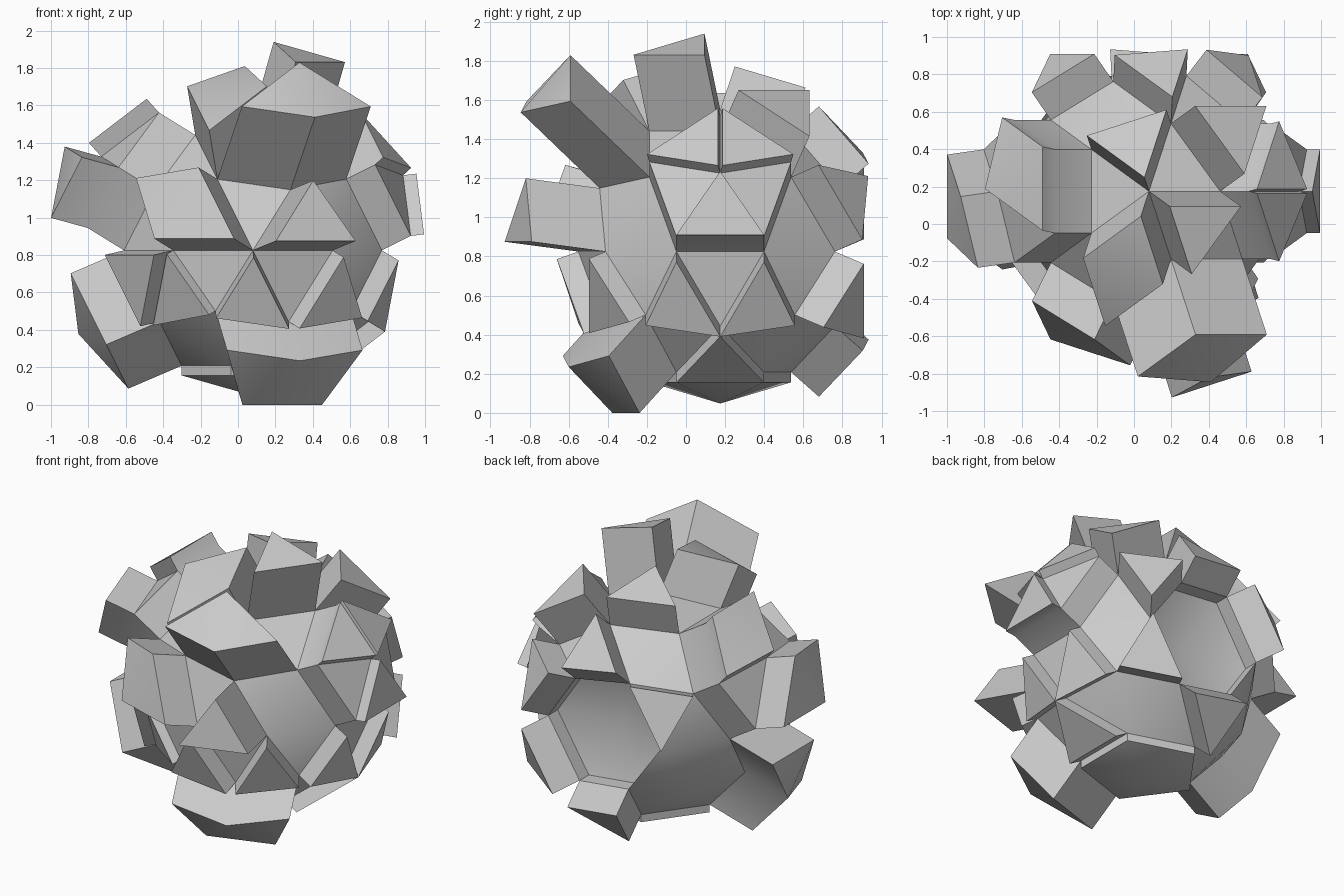
import bpy
from itertools import combinations
from math import cos, sin, radians
from mathutils import Vector

if "Cube" in bpy.data.objects:
    bpy.data.objects.remove(bpy.data.objects["Cube"])

R, CENTRE = 0.725, Vector((0.08, 0.175, 0.825))


def polar(az, r, z):
    return Vector((r * cos(radians(az)), r * sin(radians(az)), z)).normalized()


# Named points of a two-frequency icosphere: poles, rings and edge midpoints
pts = {"T": Vector((0, 0, 1)), "B": Vector((0, 0, -1))}
for k in range(5):
    pts[f"U{k}"] = polar(72 * k, 0.8944, 0.4472)
    pts[f"L{k}"] = polar(72 * k + 36, 0.8944, -0.4472)
    pts[f"a{k}"] = polar(72 * k, 0.5257, 0.8507)
    pts[f"b{k}"] = polar(72 * k + 36, 0.8507, 0.5257)
    pts[f"c{k}"] = polar(72 * k + 72, 0.8507, -0.5257)
    pts[f"d{k}"] = polar(72 * k + 36, 0.5257, -0.8507)
for j in range(10):
    pts[f"e{j}"] = polar(18 + 36 * j, 1, 0)

names = list(pts)
verts = [CENTRE + R * pts[n] for n in names]
close = {frozenset(p) for p in combinations(names, 2)
         if (pts[p[0]] - pts[p[1]]).length < 0.7}

# Core triangles, all facing outwards
faces, normals = {}, {}
for tri in combinations(names, 3):
    if all(frozenset(p) in close for p in combinations(tri, 2)):
        p, q, r = (pts[n] for n in tri)
        n = (q - p).cross(r - p)
        if n.dot(p) < 0:
            tri, n = (tri[0], tri[2], tri[1]), -n
        key = frozenset(tri)
        faces[key] = [names.index(t) for t in tri]
        normals[key] = n.normalized()
walls = []


def extrude(height, patch):
    """Push a patch of triangles (or the fan round one point) along its average normal."""
    keys = [frozenset(t.split()) for t in patch.split(",")]
    if len(keys[0]) == 1:
        keys = [k for k in faces if patch in k]
    shift = sum((normals[k] for k in keys), Vector()).normalized() * height
    edges = {(f[i], f[(i + 1) % 3]) for f in (faces[k] for k in keys) for i in range(3)}
    new = {}
    for k in keys:
        for v in faces[k]:
            if v not in new:
                new[v] = len(verts)
                verts.append(verts[v] + shift)
    for u, v in edges:
        if (v, u) not in edges:
            walls.append([u, v, new[v], new[u]])
    for k in keys:
        faces[k] = [new[v] for v in faces[k]]
    return new


blocks = [
    # crown
    (0.296, "T a3 a4,a3 a4 b3"),
    (0.575, "a4 b3 U4,a4 U4 b4"),
    (0.413, "T a4 a0"),
    (0.235, "T a1 a2"),
    (0.263, "a0 a1 b0"),
    (0.19, "a1 b1 U1"),
    # front
    (0.237, "e6 e7 b3,e6 b3 U3"),
    (0.40, "U4 e7 e8"),
    (0.117, "e7 L3 c3"),
    (0.06, "e6 c2 L3"),
    (0.11, "e8 c3 L4"),
    (0.13, "e5 e6 c2"),
    # right: a raised fan carrying three lower steps
    (0.172, "U0"),
    (0.06, "a0 b0 U0"),
    (0.06, "a0 b4 U0"),
    (0.072, "U0 e0 e9"),
    (0.104, "c4 e9 L4,c4 e0 L0,c4 d4 d0"),
    # left: a raised fan carrying two blocks, and a block below
    (0.228, "b2"),
    (0.10, "a2 a3 b2,a2 b2 U2"),
    (0.205, "U3 b2 e5,b2 e4 e5"),
    (0.315, "L2 d2 c2,L2 c2 e5,L2 e4 e5"),
    # back and underside
    (0.19, "U2 b1 e3"),
    (0.187, "b0 U1 e1"),
    (0.19, "L0 c0 e1"),
    (0.19, "L1 d1 c0"),
    (0.052, "B"),
    (0.288, "c3 L3 d3,c3 d3 d4,c3 L4 d4"),
]
for height, patch in blocks:
    extrude(height, patch)

# Hollow in the back: sunken fan with a bowl-shaped floor
hub = names.index("e2")
floor = extrude(-0.10, "e2")
verts[floor[hub]] = verts[floor[hub]] - pts["e2"] * 0.25

# Faceted ball object
mesh = bpy.data.meshes.new("blocky_ball")
mesh.from_pydata([tuple(v) for v in verts], [], list(faces.values()) + walls)
mesh.update()
ball = bpy.data.objects.new("blocky_ball", mesh)
bpy.context.collection.objects.link(ball)
bpy.context.view_layer.objects.active = ball
ball.select_set(True)
bpy.ops.object.shade_smooth_by_angle(angle=radians(30))
